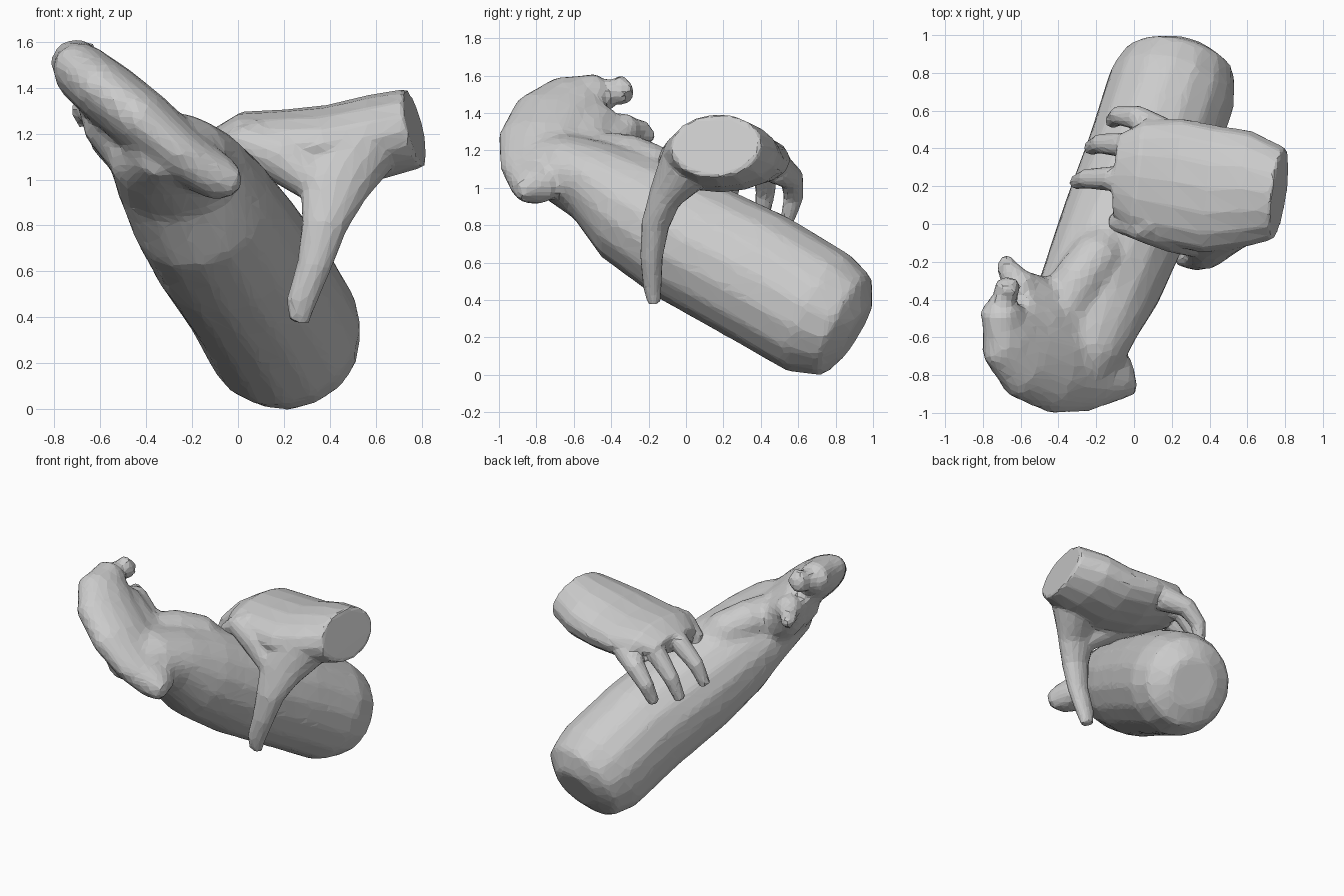
import bpy, bmesh, math
from mathutils import Vector

SIDES = 16


def loft(bm, rows, side=(0, 1, 0)):
    """Closed tube through rows of (x, y, z, side radius, other radius)."""
    pts = [Vector(r[:3]) for r in rows]
    rings = []
    for i, r in enumerate(rows):
        t = (pts[min(i + 1, len(pts) - 1)] - pts[max(i - 1, 0)]).normalized()
        a = Vector(side)
        a = (a - t * a.dot(t)).normalized()
        b = t.cross(a)
        ra, rb = r[3], r[-1]
        ring = []
        for k in range(SIDES):
            w = 2 * math.pi * k / SIDES
            ring.append(bm.verts.new(pts[i] + a * ra * math.cos(w) + b * rb * math.sin(w)))
        rings.append(ring)
    for p, q in zip(rings, rings[1:]):
        for k in range(SIDES):
            n = (k + 1) % SIDES
            bm.faces.new((p[k], p[n], q[n], q[k]))
    bm.faces.new(list(reversed(rings[0])))
    bm.faces.new(rings[-1])


def limb(name, parts, voxel, smooth, ratio):
    """Fuse overlapping lofts into one faceted skin."""
    bm = bmesh.new()
    for rows, side in parts:
        loft(bm, rows, side)
    bmesh.ops.recalc_face_normals(bm, faces=bm.faces)
    me = bpy.data.meshes.new(name)
    bm.to_mesh(me)
    bm.free()
    ob = bpy.data.objects.new(name, me)
    bpy.context.collection.objects.link(ob)
    m = ob.modifiers.new("fuse", 'REMESH')
    m.mode = 'VOXEL'
    m.voxel_size = voxel
    if smooth:
        s = ob.modifiers.new("soften", 'SMOOTH')
        s.factor = 0.5
        s.iterations = smooth
    d = ob.modifiers.new("facet", 'DECIMATE')
    d.ratio = ratio
    return ob


X, Y = (1, 0, 0), (0, 1, 0)

# Thick forearm with rounded stump, running up to the palm
held_forearm = [(0.25, 0.91, 0.23, 0.17), (0.24, 0.85, 0.265, 0.30), (0.20, 0.71, 0.33, 0.345, 0.355),
                (0.09, 0.38, 0.525, 0.34, 0.36), (-0.05, 0.0, 0.72, 0.34, 0.345),
                (-0.16, -0.28, 0.885, 0.325, 0.31), (-0.25, -0.48, 1.03, 0.30, 0.23),
                (-0.31, -0.68, 1.11, 0.26, 0.19), (-0.33, -0.90, 1.14, 0.12)]
# Wrist bump
wrist_bump = [(-0.08, -0.02, 0.97, 0.08), (-0.19, -0.17, 1.09, 0.14),
              (-0.30, -0.31, 1.15, 0.14), (-0.38, -0.48, 1.17, 0.13)]
# Row of closed fingers, sweeping up and curling back at the tip
folded_fingers = [(0.0, -0.89, 0.98, 0.03, 0.05), (-0.07, -0.83, 1.00, 0.13, 0.10),
                  (-0.22, -0.78, 1.09, 0.22, 0.12), (-0.40, -0.75, 1.24, 0.26, 0.14),
                  (-0.56, -0.69, 1.37, 0.25, 0.14), (-0.66, -0.58, 1.45, 0.21, 0.13),
                  (-0.71, -0.45, 1.51, 0.11, 0.11), (-0.68, -0.35, 1.525, 0.075, 0.09),
                  (-0.64, -0.30, 1.49, 0.05, 0.06)]
folded_thumb = [(-0.38, -0.45, 1.08, 0.16), (-0.53, -0.40, 1.22, 0.14),
                (-0.62, -0.31, 1.32, 0.09), (-0.67, -0.23, 1.30, 0.06), (-0.68, -0.18, 1.25, 0.04)]
# Curled palm hollow filled between thumb and fingers
fist_core = [(-0.40, -0.55, 1.14, 0.18), (-0.54, -0.52, 1.28, 0.16), (-0.63, -0.43, 1.40, 0.09)]
limb("held_arm", [(held_forearm, X), (wrist_bump, X), (folded_fingers, Y),
                  (folded_thumb, X), (fist_core, Y)], 0.03, 2, 0.2)

# Gripping hand: cut wrist flaring into the back of the hand
hand_back = [(0.77, 0.16, 1.225, 0.245, 0.175), (0.60, 0.185, 1.185, 0.31, 0.185),
             (0.40, 0.185, 1.15, 0.34, 0.175), (0.20, 0.225, 1.15, 0.34, 0.155),
             (0.02, 0.25, 1.175, 0.30, 0.12), (-0.09, 0.26, 1.14, 0.22, 0.08)]
thumb = [(0.50, 0.0, 1.12, 0.15, 0.18), (0.41, -0.11, 0.96, 0.09, 0.15),
         (0.375, -0.165, 0.80, 0.075, 0.10), (0.33, -0.185, 0.62, 0.06, 0.075),
         (0.275, -0.18, 0.47, 0.05, 0.065), (0.265, -0.17, 0.38, 0.035, 0.045)]
thumb_web = [(0.0, 0.0, 1.17, 0.08), (0.20, -0.03, 1.10, 0.12), (0.38, -0.11, 0.95, 0.08)]
# Four fingers as knuckle-to-tip paths
finger_paths = [
    [(0.10, 0.02, 1.18), (-0.01, -0.01, 1.15), (-0.09, 0.01, 1.09), (-0.10, 0.03, 1.0)],
    [(0.06, 0.21, 1.21), (-0.12, 0.24, 1.14), (-0.25, 0.24, 1.02), (-0.31, 0.22, 0.88)],
    [(0.08, 0.37, 1.18), (-0.07, 0.42, 1.10), (-0.18, 0.425, 0.97), (-0.235, 0.40, 0.82)],
    [(0.14, 0.48, 1.11), (0.01, 0.565, 1.05), (-0.08, 0.575, 0.95), (-0.12, 0.54, 0.82)],
]
radii = [0.09, 0.066, 0.053, 0.038]
parts = [(hand_back, Y), (thumb, Y), (thumb_web, Y)]
for path in finger_paths:
    parts.append(([p + (r,) for p, r in zip(path, radii)], Y))
limb("gripping_hand", parts, 0.018, 2, 0.1)
